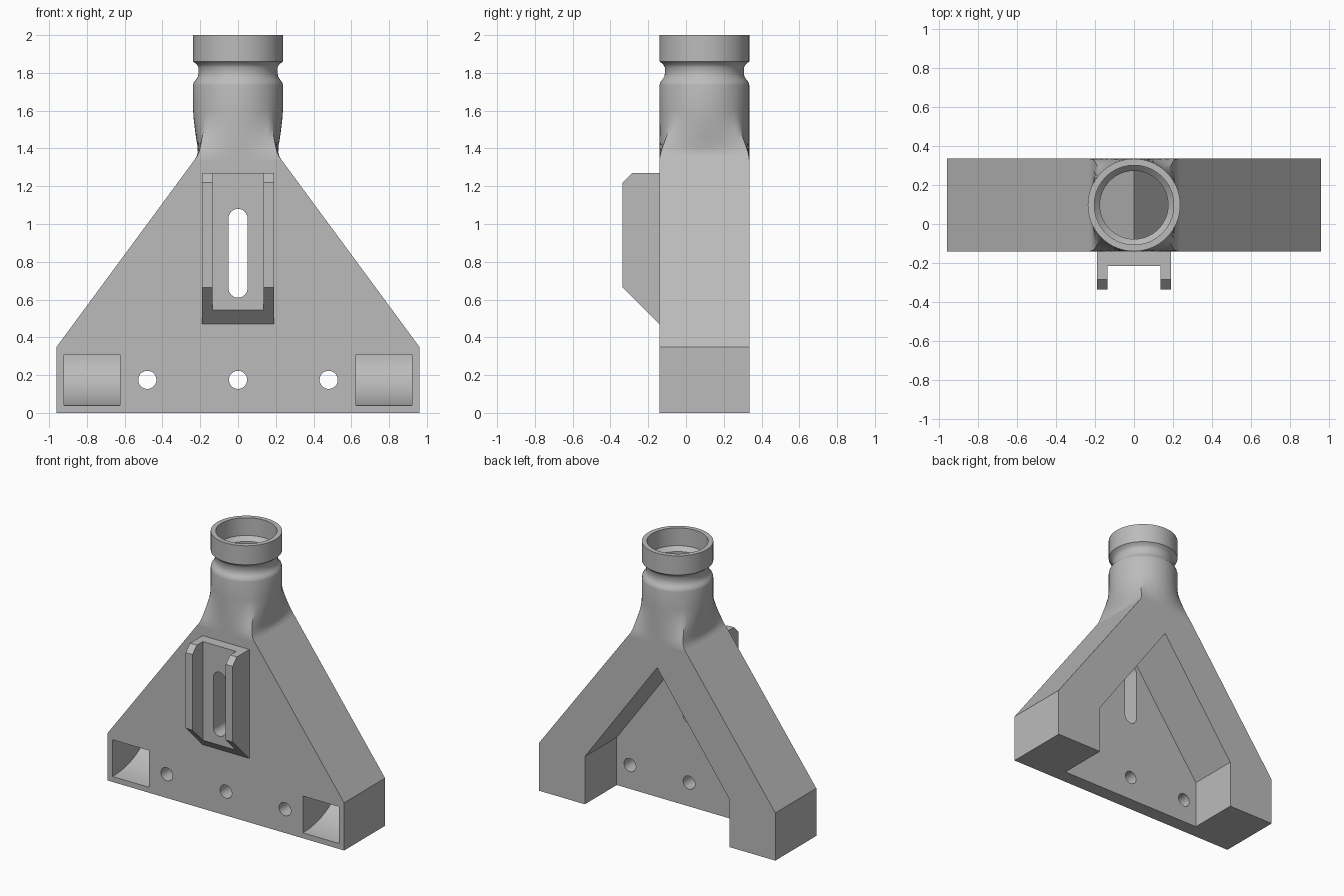
import bpy, bmesh, math
from mathutils import Vector

cube = bpy.data.objects.get("Cube")
if cube:
    bpy.data.objects.remove(cube, do_unlink=True)

GREY = (0.5, 0.5, 0.5, 1)
grey = bpy.data.materials.new("plain grey")
grey.use_nodes = True
grey.diffuse_color = GREY
grey.node_tree.nodes["Principled BSDF"].inputs["Base Color"].default_value = GREY

FRONT, BACK, MID, HALF = -0.14, 0.335, 0.0975, 0.2375


def add_object(name, bm):
    bmesh.ops.recalc_face_normals(bm, faces=bm.faces)
    mesh = bpy.data.meshes.new(name)
    bm.to_mesh(mesh)
    bm.free()
    mesh.materials.append(grey)
    obj = bpy.data.objects.new(name, mesh)
    bpy.context.collection.objects.link(obj)
    return obj


def prism(name, points, lo, hi, axis="y"):
    """Extrude an outline: (x, z) along y, or (y, z) along x."""
    bm = bmesh.new()
    place = (lambda p: (p[0], lo, p[1])) if axis == "y" else (lambda p: (lo, p[0], p[1]))
    face = bm.faces.new([bm.verts.new(place(p)) for p in points])
    moved = bmesh.ops.extrude_face_region(bm, geom=[face])["geom"]
    shift = Vector((0, hi - lo, 0)) if axis == "y" else Vector((hi - lo, 0, 0))
    bmesh.ops.translate(bm, vec=shift, verts=[g for g in moved if isinstance(g, bmesh.types.BMVert)])
    return add_object(name, bm)


def mirrored(half):
    """Complete a right-hand outline; points on the centre line are kept once."""
    return half + [(-x, z) for x, z in reversed(half) if x > 0]


def stadium(x, low, high, r, n=16):
    """Round-ended slot outline; a circle when low equals high."""
    pts = []
    for centre, start in ((high, 0), (low, math.pi)):
        for i in range(n + (low != high)):
            a = start + math.pi * i / n
            pts.append((x + r * math.cos(a), centre + r * math.sin(a)))
    return pts


def cut(obj, cutters):
    for c in cutters:
        c.hide_render = True
        mod = obj.modifiers.new("cut", "BOOLEAN")
        mod.operation, mod.solver, mod.object = "DIFFERENCE", "EXACT", c
    graph = bpy.context.evaluated_depsgraph_get()
    mesh = bpy.data.meshes.new_from_object(obj.evaluated_get(graph))
    obj.modifiers.clear()
    obj.data = mesh
    for c in cutters:
        bpy.data.objects.remove(c, do_unlink=True)


def smooth(obj):
    bpy.ops.object.select_all(action="DESELECT")
    obj.select_set(True)
    bpy.context.view_layer.objects.active = obj
    bpy.ops.object.shade_smooth_by_angle(angle=math.radians(32))


# Forked body with a hollow duct down each arm
body = prism("forked_body", mirrored([(0.96, 0), (0.96, 0.35), (0.23, 1.34)]), FRONT, BACK)
rear_gap = mirrored([(0, 1.16), (0.587, 0.35), (0.587, -0.1)])
duct = mirrored([(0, 1.22), (0.625, 0.37), (0.625, 0.04), (0.92, 0.04), (0.92, 0.344),
                 (0.195, 1.327), (0.195, 1.45)])
cutters = [prism("gap_cutter", rear_gap, -0.035, 0.5),
           prism("duct_cutter", duct, FRONT + 0.04, BACK - 0.04),
           prism("slot_cutter", stadium(0, 0.66, 1.03, 0.05), -0.5, 0.1)]
for x in (-0.48, 0, 0.48):
    cutters.append(prism("hole_cutter", stadium(x, 0.175, 0.175, 0.048), -0.5, 0.1))
for s in (-1, 1):
    outlet = [(s * x, z) for x, z in ((0.625, 0.04), (0.92, 0.04), (0.92, 0.31), (0.625, 0.31))]
    cutters.append(prism("outlet_cutter", outlet, -0.3, 0))
cut(body, cutters)
smooth(body)

# Curved floors that turn each duct toward its front outlet
arc = [(FRONT + 0.01 + 0.425 * math.sin(a), 0.31 - 0.27 * math.cos(a))
       for a in (math.pi / 2 * i / 16 for i in range(17))]
for s, side in ((1, "left"), (-1, "right")):
    floor = prism(side + "_outlet_floor", arc + [(0.315, 0.31), (0.315, 0.02), (FRONT + 0.01, 0.02)],
                  s * 0.61, s * 0.935, "x")
    smooth(floor)

# Slotted mounting bracket with two side rails
side_profile = [(FRONT + 0.02, 0.47), (FRONT, 0.47), (-0.335, 0.665), (-0.335, 1.22),
                (-0.285, 1.27), (FRONT + 0.02, 1.27)]
bracket = prism("mounting_bracket", side_profile, -0.19, 0.19, "x")
channel = [(-0.135, 0.3), (0.135, 0.3), (0.135, 1.5), (-0.135, 1.5)]
cut(bracket, [prism("channel_cutter", channel, -0.5, -0.215),
              prism("slot_cutter", stadium(0, 0.66, 1.03, 0.05), -0.6, 0.2)])
smooth(bracket)

# Neck: square base blending into a round collar with a groove
# Each ring: height, half width, half depth, squareness
blend = [(1.34, 0.23, 1), (1.355, 0.22, 0.98), (1.38, 0.213, 0.9), (1.41, 0.214, 0.76),
         (1.45, 0.221, 0.54), (1.5, 0.228, 0.3), (1.55, 0.234, 0.1), (1.6, 0.2375, 0)]
outer = [(z, w, HALF, q) for z, w, q in blend]
outer += [(z, r, r, 0) for z, r in ((1.735, 0.2375), (1.75, 0.234), (1.765, 0.222), (1.78, 0.212),
                                    (1.8, 0.209), (1.83, 0.21), (1.845, 0.218), (1.86, 0.2375),
                                    (2, 0.2375))]
inner = [(z, r, r, 0) for z, r in ((2, 0.204), (1.87, 0.204), (1.84, 0.175), (1.78, 0.175), (1.74, 0.2))]
inner += [(z, w - 0.036, HALF - 0.038, q) for z, w, q in reversed(blend)]

SEG = 64
bm = bmesh.new()
rings = []
for z, w, d, q in outer + inner:
    ring = []
    for i in range(SEG):
        a = math.tau * i / SEG
        c, s = math.cos(a), math.sin(a)
        k = (1 - q) + q / max(abs(c), abs(s))
        ring.append(bm.verts.new((w * c * k, MID + d * s * k, z)))
    rings.append(ring)
for low, high in zip(rings, rings[1:]):
    for i in range(SEG):
        j = (i + 1) % SEG
        bm.faces.new((low[i], low[j], high[j], high[i]))
smooth(add_object("neck", bm))
